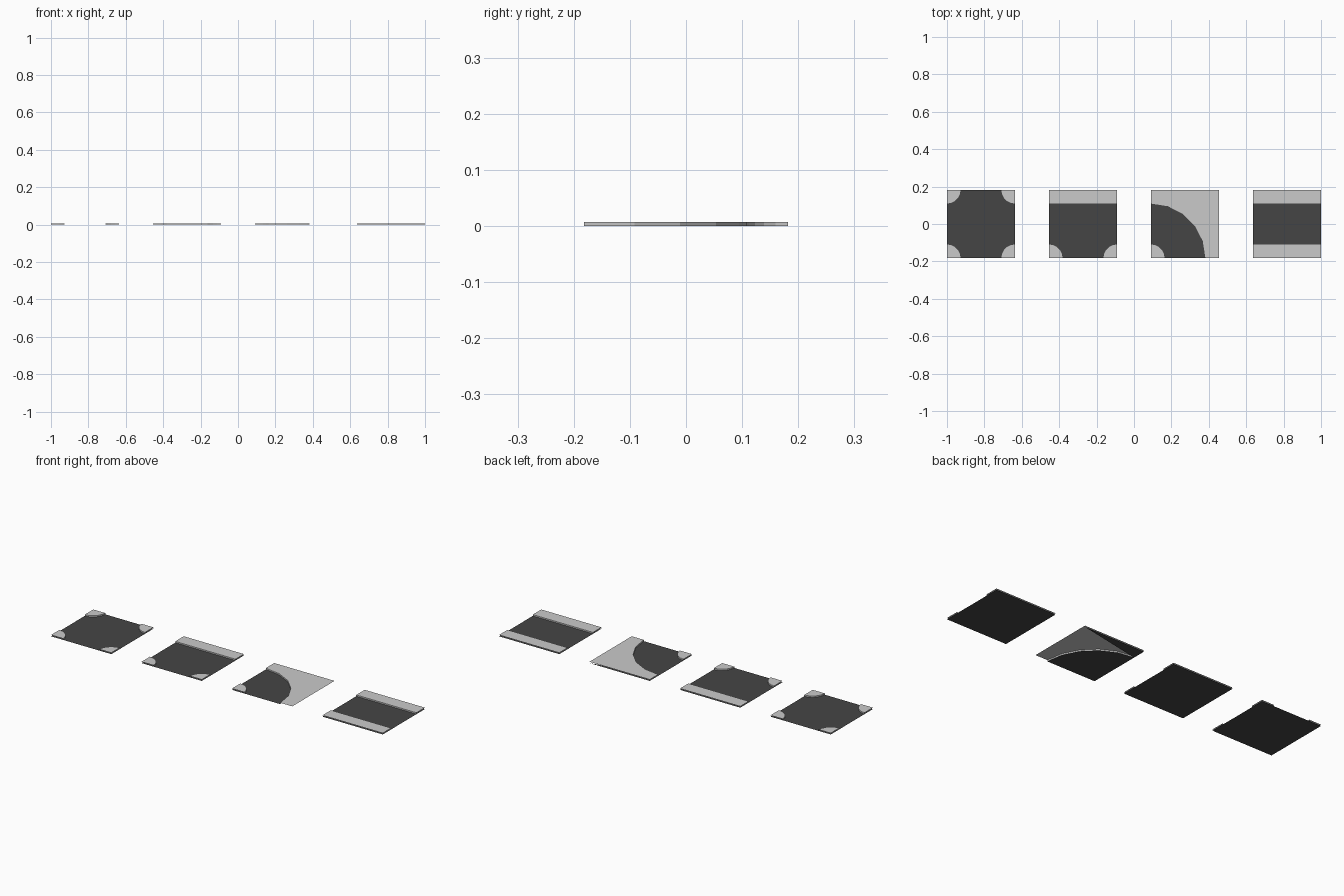
import bpy, bmesh, math

if "Cube" in bpy.data.objects:
    bpy.data.objects.remove(bpy.data.objects["Cube"])

S = 4 / 11          # tile side
H = S / 2           # half a tile
W = S * 0.2         # pavement width
T = S * 0.02        # kerb height
SEG = 5             # segments per quarter arc


def material(name, v):
    m = bpy.data.materials.new(name)
    m.diffuse_color = (v, v, v, 1)
    m.use_nodes = True
    m.node_tree.nodes["Principled BSDF"].inputs["Base Color"].default_value = m.diffuse_color
    return m


asphalt = material("dark_asphalt", 0.06)
concrete = material("light_concrete", 0.59)


def make(name, x, mat, polys, z=0, kerb=None):
    """Flat polygons at height z, plus an optional kerb wall down to the ground."""
    bm = bmesh.new()
    for pts in polys:
        bm.faces.new([bm.verts.new((px, py, z)) for px, py in pts])
    for a, b in zip(kerb or [], (kerb or [])[1:]):
        bm.faces.new([bm.verts.new(c) for c in
                      ((*a, z), (*a, 0), (*b, 0), (*b, z))])
    bmesh.ops.remove_doubles(bm, verts=bm.verts, dist=1e-5)
    bmesh.ops.triangulate(bm, faces=[f for f in bm.faces if len(f.verts) > 4])
    me = bpy.data.meshes.new(name)
    bm.to_mesh(me)
    bm.free()
    me.materials.append(mat)
    ob = bpy.data.objects.new(name, me)
    ob.location.x = x
    bpy.context.collection.objects.link(ob)


def arc(cx, cy, r, start):
    return [(cx + r * math.cos(math.radians(start + 90 * i / SEG)),
             cy + r * math.sin(math.radians(start + 90 * i / SEG)))
            for i in range(SEG + 1)]


def corner(name, x, sx, sy):
    """Quarter-round pavement corner."""
    start = {(-1, -1): 0, (1, -1): 90, (1, 1): 180, (-1, 1): 270}[sx, sy]
    a = arc(sx * H, sy * H, W, start)
    make(name, x, concrete, [[(sx * H, sy * H)] + a], T, a)


def strip(name, x, s):
    """Straight pavement along the back (s=1) or front (s=-1)."""
    inner = [(-s * H, s * (H - W)), (s * H, s * (H - W))]
    make(name, x, concrete, [inner + [(s * H, s * H), (-s * H, s * H)]], T, inner[::-1])


square = [(-H, -H), (H, -H), (H, H), (-H, H)]
x1, x2, x3, x4 = [(-2.25 + 1.5 * i) * S for i in range(4)]

# crossroads
make("crossroads_road", x1, asphalt, [square])
for sx in (-1, 1):
    for sy in (-1, 1):
        corner("crossroads_corner", x1, sx, sy)

# T junction
make("junction_road", x2, asphalt, [square])
strip("junction_pavement", x2, 1)
for sx in (-1, 1):
    corner("junction_corner", x2, sx, -1)

# bend: road sector (plus the sliver under the back pavement), outer pavement open below
bend = arc(-H, -H, S - W, 0)
make("bend_road", x3, asphalt,
     [[(-H, -H)] + bend, [(H, H), (-H, H), (-H, H - W)]])
make("bend_outer_pavement", x3, concrete,
     [[(H, -H), (H, H), (-H, H)] + bend[::-1]], T, bend[::-1])
corner("bend_inner_corner", x3, -1, -1)

# straight
make("straight_road", x4, asphalt, [square])
for s in (-1, 1):
    strip("straight_pavement", x4, s)
